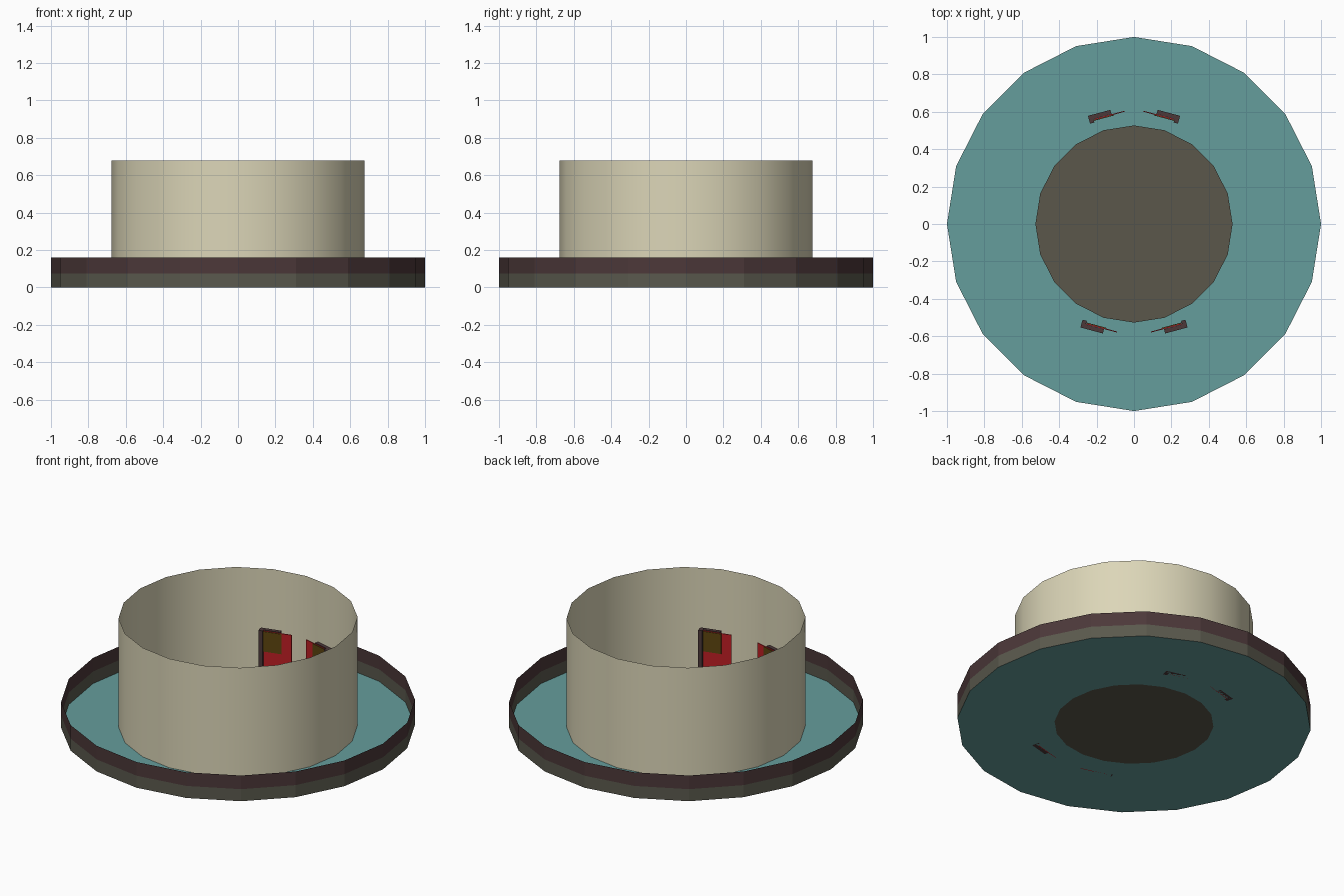
import bpy, bmesh, math
from mathutils import Matrix, Vector

if "Cube" in bpy.data.objects:
    bpy.data.objects.remove(bpy.data.objects["Cube"])

SIDES = 20


def material(name, rgb):
    m = bpy.data.materials.new(name)
    lin = [((c / 255 + 0.055) / 1.055) ** 2.4 if c > 10 else c / 255 / 12.92 for c in rgb]
    m.diffuse_color = (*lin, 1)
    m.use_nodes = True
    m.node_tree.nodes["Principled BSDF"].inputs["Base Color"].default_value = m.diffuse_color
    return m


BEIGE = material("beige", (220, 214, 184))
TEAL = material("teal", (101, 157, 156))
STAGE = material("dark_taupe", (91, 87, 75))
UMBER = material("dark_umber", (76, 56, 57))
MOSS = material("grey_moss", (90, 89, 77))
RED = material("red", (190, 30, 36))
OLIVE = material("olive", (92, 68, 14))


def lathe(name, profile, mats, smooth=False, cap=False):
    """Revolve (radius, z) points; one material per profile segment."""
    bm = bmesh.new()
    rings = []
    for r, z in profile:
        rings.append([bm.verts.new((r * math.cos(i * math.tau / SIDES),
                                    r * math.sin(i * math.tau / SIDES), z))
                      for i in range(SIDES)])
    for k in range(len(rings) - 1):
        a, b = rings[k], rings[k + 1]
        for i in range(SIDES):
            j = (i + 1) % SIDES
            f = bm.faces.new((a[i], a[j], b[j], b[i]))
            f.material_index = k if len(mats) > 1 else 0
            f.smooth = smooth
    if cap:
        bm.faces.new(rings[0][::-1])
        bm.faces.new(rings[-1])
    return finish(name, bm, mats)


def finish(name, bm, mats):
    me = bpy.data.meshes.new(name)
    bm.to_mesh(me)
    bm.free()
    ob = bpy.data.objects.new(name, me)
    for m in mats:
        me.materials.append(m)
    bpy.context.collection.objects.link(ob)
    return ob


def box(name, center, size, mat, place):
    bm = bmesh.new()
    bmesh.ops.create_cube(bm, size=1)
    bm.transform(place @ Matrix.Translation(center) @ Matrix.Diagonal((*size, 1)))
    bmesh.ops.recalc_face_normals(bm, faces=bm.faces)
    return finish(name, bm, [mat])


# thin two-tone outer rim, open floor, tall inner wall
lathe("outer_rim", [(1, 0), (1, 0.075), (1, 0.16)], [MOSS, UMBER])
lathe("floor", [(1, 0), (0.45, 0)][::-1][::-1], [TEAL])
lathe("inner_wall", [(0.675, 0), (0.675, 0.68)], [BEIGE], smooth=True)

# low round stage in the middle
lathe("stage", [(0.45, 0), (0.527, 0.02)], [STAGE], cap=True)

# four panels behind the stage edge: dark backing, red board, olive plate
for label, px, py in (("back", 0.24, 0.555), ("front", 0.28, -0.53)):
    for side in (-1, 1):
        sy = 1 if py > 0 else -1
        # local x runs from the outer end towards the middle, local y outwards
        ux = Vector((-side * 0.966, sy * 0.259, 0))
        uy = Vector((side * 0.259, sy * 0.966, 0))
        place = Matrix(((ux.x, uy.x, 0, side * px), (ux.y, uy.y, 0, py),
                        (0, 0, 1, 0), (0, 0, 0, 1)))
        n = f"{label}_{'left' if side < 0 else 'right'}_"
        box(n + "backing", (0.062, 0.012, 0.165), (0.124, 0.024, 0.33), UMBER, place)
        box(n + "post", (0.012, -0.004, 0.166), (0.024, 0.03, 0.332), UMBER, place)
        box(n + "board", (0.11, -0.003, 0.163), (0.17, 0.005, 0.326), RED, place)
        box(n + "plate", (0.08, -0.008, 0.262), (0.11, 0.004, 0.125), OLIVE, place)
